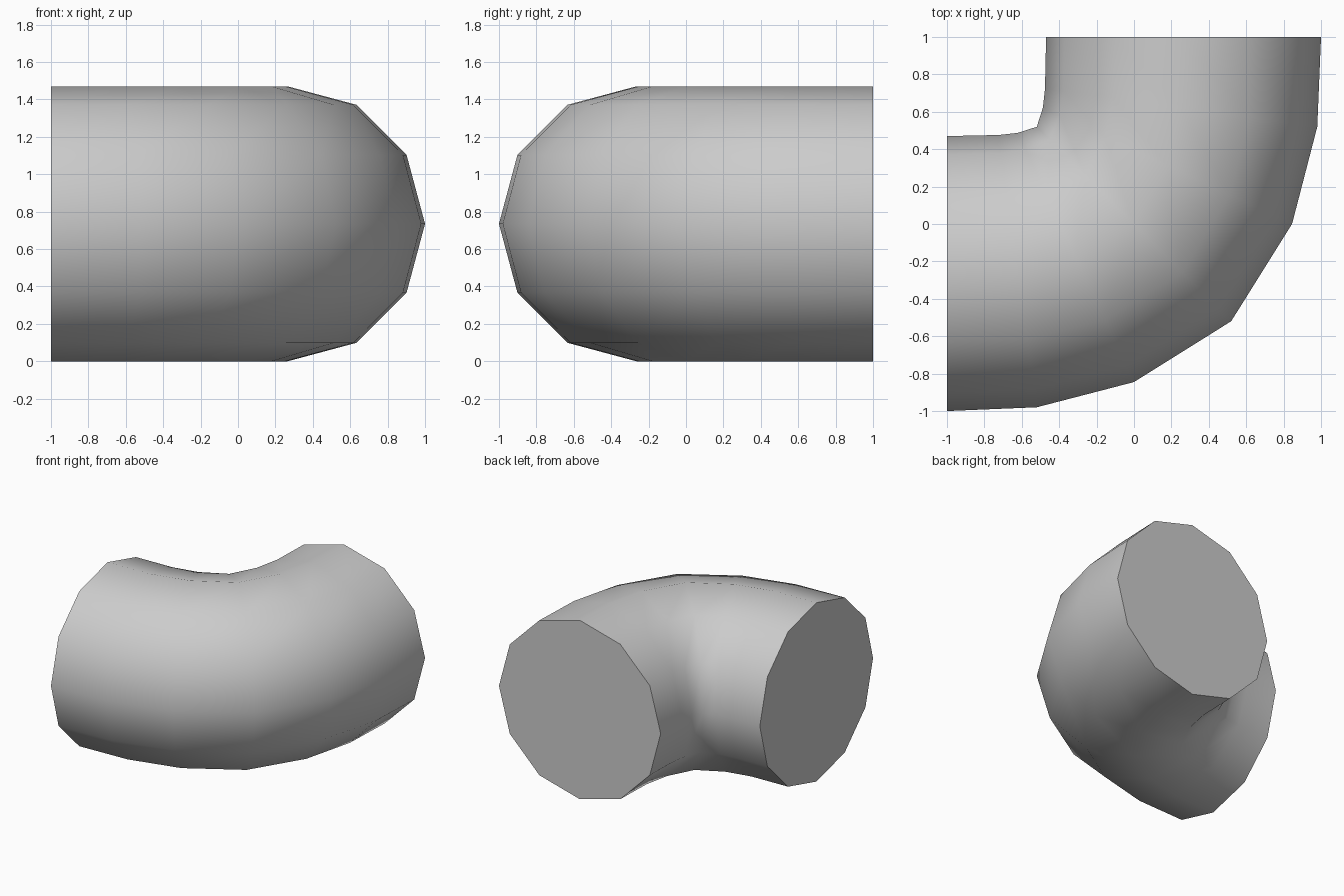
import bpy, bmesh
from math import sin, cos, radians

if "Cube" in bpy.data.objects:
    bpy.data.objects.remove(bpy.data.objects["Cube"])

R = 0.735      # pipe radius
SIDES = 12

# Path stations of the first half: centre x, centre y, turn angle in degrees
half = [(-1.0, -0.265, 0), (-0.622, -0.252, 8), (-0.311, -0.179, 25)]
# The second half mirrors the first across the diagonal
path = half + [(0, 0, 45)] + [(-y, -x, 90 - a) for x, y, a in reversed(half)]

# Pipe elbow: 12-sided rings swept along the bend
bm = bmesh.new()
rings = []
for cx, cy, turn in path:
    ox, oy = sin(radians(turn)), -cos(radians(turn))   # outward direction
    ring = []
    for i in range(SIDES):
        a = radians(360 / SIDES * i)
        r = R * cos(a)
        ring.append(bm.verts.new((cx + ox * r, cy + oy * r, R + R * sin(a))))
    rings.append(ring)

for r0, r1 in zip(rings, rings[1:]):
    for i in range(SIDES):
        j = (i + 1) % SIDES
        bm.faces.new((r0[i], r0[j], r1[j], r1[i]))

# Flat end caps
bm.faces.new(rings[0])
bm.faces.new(rings[-1])
bmesh.ops.recalc_face_normals(bm, faces=bm.faces)

mesh = bpy.data.meshes.new("pipe_elbow")
bm.to_mesh(mesh)
bm.free()
elbow = bpy.data.objects.new("pipe_elbow", mesh)
bpy.context.collection.objects.link(elbow)

bpy.context.view_layer.objects.active = elbow
elbow.select_set(True)
bpy.ops.object.shade_smooth_by_angle(angle=radians(50))
